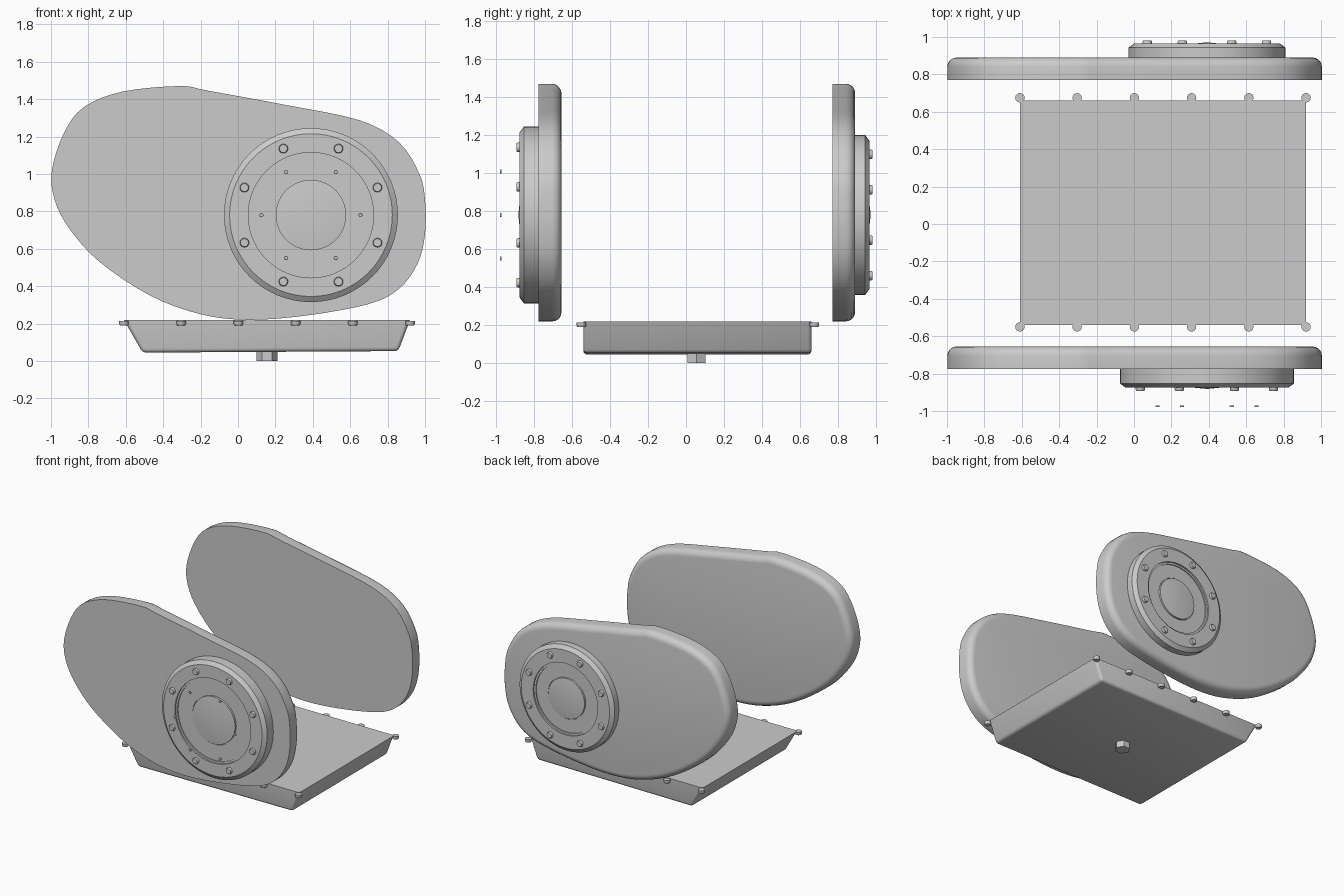
import bpy, bmesh
from math import sin, cos, pi, radians
from mathutils import Vector

cube = bpy.data.objects.get("Cube")
if cube:
    bpy.data.objects.remove(cube, do_unlink=True)

GREY = (0.6, 0.6, 0.6, 1)
metal = bpy.data.materials.new("light grey metal")
metal.use_nodes = True
metal.diffuse_color = GREY
metal.node_tree.nodes["Principled BSDF"].inputs["Base Color"].default_value = GREY


def finish(bm, name, angle=30):
    bmesh.ops.recalc_face_normals(bm, faces=bm.faces)
    mesh = bpy.data.meshes.new(name)
    bm.to_mesh(mesh)
    bm.free()
    obj = bpy.data.objects.new(name, mesh)
    bpy.context.collection.objects.link(obj)
    mesh.materials.append(metal)
    bpy.ops.object.select_all(action='DESELECT')
    obj.select_set(True)
    bpy.context.view_layer.objects.active = obj
    bpy.ops.object.shade_smooth_by_angle(angle=radians(angle))
    return obj


def lathe(name, profile, origin, axis, sides=64):
    """Spin (radius, height) points round an axis; both ends close the shape."""
    turn = Vector(axis).to_track_quat('Z', 'Y')
    bm = bmesh.new()
    rings = []
    for r, h in profile:
        count = sides if r > 0 else 1
        rings.append([bm.verts.new(Vector(origin) + turn @ Vector(
            (r * cos(2 * pi * i / sides), r * sin(2 * pi * i / sides), h)))
            for i in range(count)])
    for a, b in zip(rings, rings[1:]):
        for i in range(sides):
            j = (i + 1) % sides
            if len(b) == 1:
                bm.faces.new((a[i], a[j], b[0]))
            else:
                bm.faces.new((a[i], a[j], b[j], b[i]))
    for ring in (rings[0], rings[-1]):
        if len(ring) > 1:
            bm.faces.new(ring)
    return finish(bm, name)


def bolt(name, origin, axis, radius, height):
    lathe(name, [(radius, 0), (radius, height * .7), (radius * .85, height)],
          origin, axis, 16)


def smooth_loop(points, steps=4):
    """Closed Catmull-Rom curve through the points."""
    p = [Vector(q) for q in points]
    n = len(p)
    out = []
    for i in range(n):
        a, b, c, d = (p[(i + k) % n] for k in (-1, 0, 1, 2))
        for s in range(steps):
            t = s / steps
            out.append(.5 * (2 * b + (c - a) * t + (2 * a - 5 * b + 4 * c - d) * t * t
                             + (3 * b - a - 3 * c + d) * t ** 3))
    return out


# Egg-shaped side covers, rounded on the rim facing the back
OUTLINE = [(-.31, 1.47), (-.16, 1.445), (.25, 1.37), (.65, 1.287), (.86, 1.17),
           (.97, 1.0), (1, .86), (1, .68), (.96, .52), (.86, .385), (.7, .305),
           (.38, .245), (.06, .22), (-.2, .25), (-.47, .35), (-.74, .53),
           (-.9, .705), (-.98, .86), (-.995, 1.02), (-.93, 1.22), (-.825, 1.357),
           (-.62, 1.44)]


def side_cover(name, y, depth=.12):
    bm = bmesh.new()
    face = bm.faces.new([bm.verts.new((x, y, z)) for x, z in smooth_loop(OUTLINE)])
    new = bmesh.ops.extrude_face_region(bm, geom=[face], use_keep_orig=True)["geom"]
    bmesh.ops.translate(bm, vec=(0, depth, 0),
                        verts=[v for v in new if isinstance(v, bmesh.types.BMVert)])
    rim = [e for e in bm.edges if all(v.co.y > y + depth / 2 for v in e.verts)]
    bmesh.ops.bevel(bm, geom=rim, offset=.05, segments=5, profile=.5, affect='EDGES')
    finish(bm, name)


side_cover("front_side_cover", -.775)
side_cover("rear_side_cover", .77)

# Round caps with a sunken ring, a low hub and eight bolts
CX, CZ = .39, .78


def round_cap(name, y, way, outer, height, recess, hub, bolt_ring):
    axis = (0, way, 0)
    low = height - .02
    lathe(name, [(outer, 0), (outer, height - .022), (outer - .03, height),
                 (recess, height), (recess, low + .008), (recess - .015, low + .008),
                 (recess - .015, low), (hub + .006, low), (hub + .006, low - .008),
                 (hub, low - .008), (hub, height - .012), (0, height + .007)],
          (CX, y, CZ), axis, 64)
    for i in range(8):
        a = (i + .5) * pi / 4
        bolt(f"{name}_bolt_{i + 1}",
             (CX + bolt_ring * cos(a), y + way * (height - .005),
              CZ + bolt_ring * sin(a)), axis, .025, .022)


round_cap("front_cap", -.775, -1, .465, .1, .335, .188, .385)
round_cap("rear_cap", .89, 1, .42, .075, .285, .16, .345)

# Ring of tiny pins standing off the front cap
for i in range(6):
    a = i * pi / 3
    bolt(f"front_pin_{i + 1}", (CX + .265 * cos(a), -.97, CZ + .265 * sin(a)),
         (0, -1, 0), .011, .009)

# Shallow pan with sloping ends
Y0, Y1 = -.54, .66
bm = bmesh.new()
section = [(-.51, .045), (.857, .053), (.92, .22), (-.61, .22)]
ends = [[bm.verts.new((x, y, z)) for x, z in section] for y in (Y0, Y1)]
bm.faces.new(ends[0])
bm.faces.new(ends[1])
for i in range(4):
    j = (i + 1) % 4
    bm.faces.new((ends[0][i], ends[0][j], ends[1][j], ends[1][i]))
bmesh.ops.recalc_face_normals(bm, faces=bm.faces)
lower = [e for e in bm.edges if not all(v.co.z > .2 for v in e.verts)]
bmesh.ops.bevel(bm, geom=lower, offset=.02, segments=3, profile=.5, affect='EDGES')
finish(bm, "oil_pan")

# Bolts along both long sides of the pan
for side, y in (("front", Y0 - .01), ("rear", Y1 + .015)):
    for i in range(6):
        bolt(f"pan_{side}_bolt_{i + 1}", (-.61 + .306 * i, y, .215),
             (0, 0, -1), .025, .025)

# Hexagonal drain plug
lathe("drain_plug", [(.055, 0), (.055, .055)], (.155, .055, 0), (0, 0, 1), 6)
